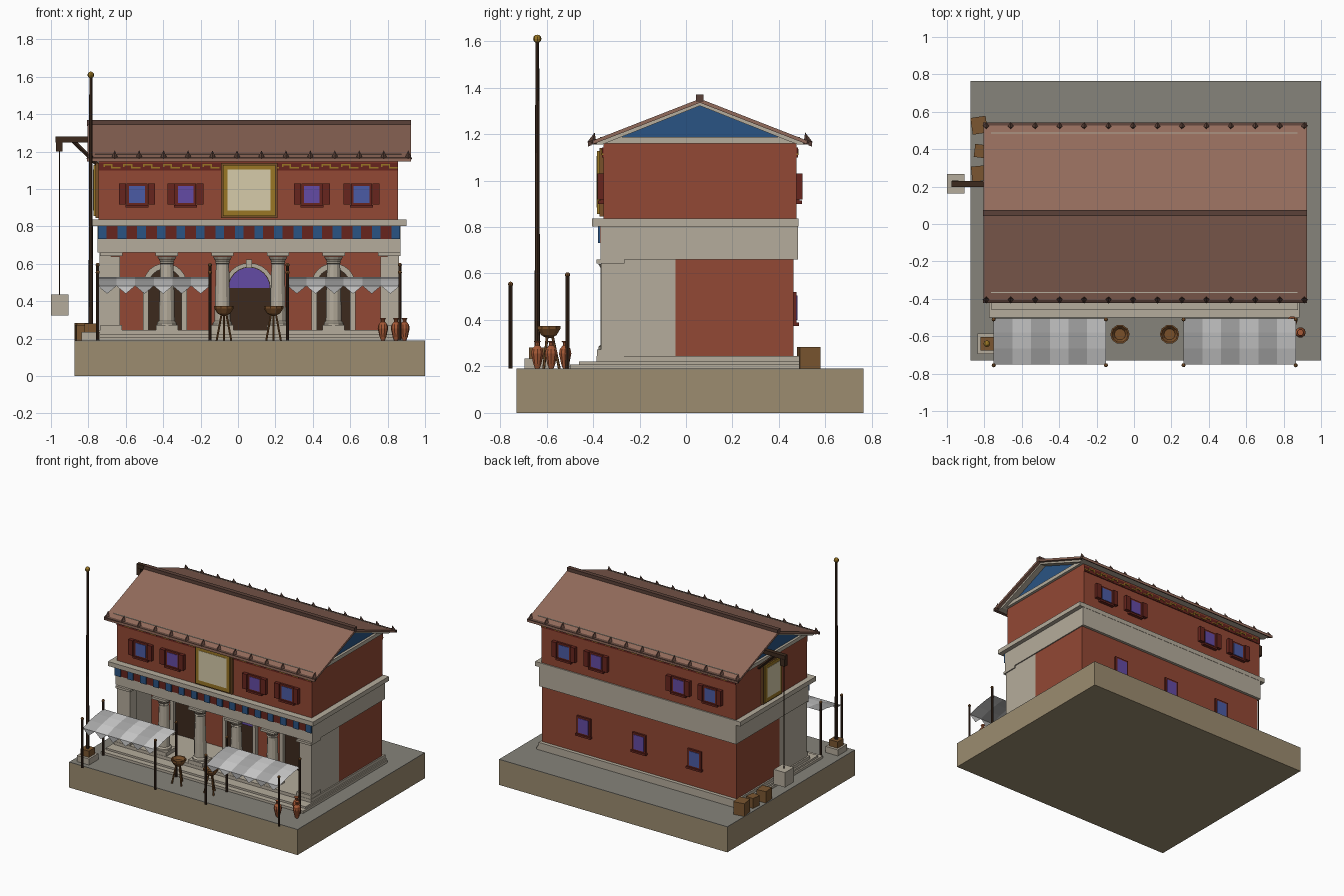
import bpy, bmesh, math
from mathutils import Vector, Matrix

if "Cube" in bpy.data.objects:
    bpy.data.objects.remove(bpy.data.objects["Cube"])

def mat(name, r, g, b):
    m = bpy.data.materials.new(name)
    m.diffuse_color = [min(1, (c / 255) ** 2.2 * 1.2) for c in (r, g, b)] + [1]
    m.use_nodes = True
    m.node_tree.nodes["Principled BSDF"].inputs["Base Color"].default_value = m.diffuse_color
    return m

STONE = mat("stone", 165, 157, 142); RED = mat("red_plaster", 134, 68, 51)
DKRED = mat("dark_red", 95, 38, 32); BLUE = mat("blue", 42, 78, 120)
GOLD = mat("gold", 140, 108, 38); CREAM = mat("cream", 196, 186, 155)
TILE = mat("roof_tile", 134, 98, 84); RIDGE = mat("ridge_tile", 84, 62, 54)
DARK = mat("dark_wood", 58, 42, 32); WOOD = mat("wood", 112, 80, 48)
CLAY = mat("clay", 150, 82, 52); EARTH = mat("earth", 142, 128, 102)
PAVE = mat("paving", 122, 120, 112); BRONZE = mat("bronze", 110, 74, 42)
VIOLET = mat("violet_glass", 92, 70, 150); AZURE = mat("blue_glass", 70, 84, 150)
LIGHT = mat("light_cloth", 205, 205, 205); GREY = mat("grey_cloth", 155, 155, 155)

def finish(name, bm, m):
    bmesh.ops.recalc_face_normals(bm, faces=bm.faces)
    me = bpy.data.meshes.new(name)
    bm.to_mesh(me); bm.free()
    me.materials.append(m)
    ob = bpy.data.objects.new(name, me)
    bpy.context.collection.objects.link(ob)
    return ob

def box(name, x, y, z, m, rot=0):
    bm = bmesh.new()
    c = Vector([(a + b) / 2 for a, b in (x, y, z)])
    s = [abs(b - a) for a, b in (x, y, z)]
    bmesh.ops.create_cube(bm, size=1, matrix=Matrix.Translation(c) @ Matrix.Rotation(rot, 4, 'Z') @ Matrix.Diagonal((*s, 1)))
    return finish(name, bm, m)

def rod(name, p, q, r, m, r2=None, sides=8):
    p, q = Vector(p), Vector(q); d = q - p
    bm = bmesh.new()
    bmesh.ops.create_cone(bm, cap_ends=True, segments=sides, radius1=r, radius2=r if r2 is None else r2, depth=d.length,
        matrix=Matrix.Translation((p + q) / 2) @ d.to_track_quat('Z', 'Y').to_matrix().to_4x4())
    return finish(name, bm, m)

def ball(name, p, r, m):
    bm = bmesh.new()
    bmesh.ops.create_uvsphere(bm, u_segments=8, v_segments=6, radius=r, matrix=Matrix.Translation(p))
    return finish(name, bm, m)

def lathe(name, prof, loc, m, sides=12):
    bm = bmesh.new()
    rings = [[bm.verts.new((loc[0] + r * math.cos(2 * math.pi * i / sides), loc[1] + r * math.sin(2 * math.pi * i / sides), loc[2] + z))
              for i in range(sides)] for r, z in prof]
    for a, b in zip(rings, rings[1:]):
        for i in range(sides):
            j = (i + 1) % sides
            bm.faces.new((a[i], a[j], b[j], b[i]))
    bm.faces.new(rings[0]); bm.faces.new(rings[-1])
    return finish(name, bm, m)

def prism(name, pts, a, b, axis, m):
    # extrude a 2D outline along x (outline in y,z) or along y (outline in x,z)
    put = (lambda p, t: (t, *p)) if axis == 'x' else (lambda p, t: (p[0], t, p[1]))
    bm = bmesh.new()
    f = bm.faces.new([bm.verts.new(put(p, a)) for p in pts])
    g = bmesh.ops.extrude_face_region(bm, geom=[f])["geom"]
    d = Vector(put((0, 0), b - a))
    bmesh.ops.translate(bm, vec=d, verts=[v for v in g if isinstance(v, bmesh.types.BMVert)])
    return finish(name, bm, m)

CX, CY, G = 0.06, 0.06, 0.19

# ground block, paving and steps
box("ground_block", (-.875, 1), (-.73, .765), (0, .186), EARTH)
box("paving", (-.875, 1), (-.73, .765), (.186, G), PAVE)
for i, (e, z) in enumerate([(-.5, .208), (-.46, .222), (-.385, .245)]):
    box(f"step_{i}", (-.775 + .012 * i, .885 - .008 * i), (e, .488), (G, z), STONE)

# lower storey: hall and stone porch side walls
box("lower_hall", (-.74, .86), (-.045, .462), (.245, .66), RED)
for x in (-.74, .80):
    box("porch_side_wall", (x, x + .06), (-.365, -.04), (.245, .66), STONE)

# arched doorways
def arc(cx, cz, r, n=12):
    return [(cx - r * math.cos(math.pi * i / n), cz + r * math.sin(math.pi * i / n)) for i in range(n + 1)]

for cx, ri, ro, cz in ((-.39, .088, .118, .485), (CX, .112, .135, .47), (.51, .088, .118, .485)):
    outer = [(cx - ro, .245)] + arc(cx, cz, ro) + [(cx + ro, .245)]
    inner = [(cx - ri, .245)] + arc(cx, cz, ri) + [(cx + ri, .245)]
    prism("arch_frame", outer + inner[::-1], -.075, -.04, 'y', STONE)
    prism("door_opening", inner, -.052, -.04, 'y', DARK)
    box("arch_keystone", (cx - .016, cx + .016), (-.085, -.04), (cz + ri - .005, cz + ro + .018), STONE)
prism("door_fanlight", arc(CX, .47, .11), -.06, -.05, 'y', VIOLET)

# porch columns, with square end piers
for i in range(6):
    x, y = -.677 + .297 * i, -.325
    if i in (0, 5):
        box("end_pier", (x - .045, x + .045), (y - .042, y + .042), (.245, .64), STONE)
    else:
        lathe("column_shaft", [(.052, .27), (.052, .285), (.042, .295), (.041, .4), (.035, .6), (.04, .605), (.036, .612), (.052, .64)], (x, y, 0), STONE)
        lathe("column_ring", [(.042, .622), (.046, .63)], (x, y, 0), DARK)
    box("column_base", (x - .058, x + .058), (y - .058, y + .058), (.245, .272), STONE)
    box("column_capital", (x - .06, x + .06), (y - .06, y + .06), (.643, .66), STONE)

# beam, coloured frieze and cornice
box("beam", (-.75, .868), (-.367, .482), (.66, .805), STONE)
box("frieze_panel", (-.748, .866), (-.37, -.35), (.732, .806), DKRED)
for i in range(16):
    x = -.725 + i * 1.568 / 15
    box("frieze_block", (x - .023, x + .023), (-.378, -.36), (.732, .806), BLUE)
box("cornice", (-.785, .9), (-.405, .484), (.803, .836), STONE)

# upper storey
box("upper_storey", (-.745, .855), (-.355, .475), (.835, 1.165), RED)

def window(x, y, s, z0, z1, glass, shutters):
    box("window_frame", (x - .056, x + .056), (y, y + s * .014), (z0, z1), DKRED)
    box("window_pane", (x - .042, x + .042), (y, y + s * .017), (z0 + .014, z1 - .014), glass)
    box("window_sill", (x - .062, x + .062), (y, y + s * .024), (z0 - .01, z0 + .004), DKRED)
    if shutters:
        for d in (-.077, .077):
            box("shutter", (x + d - .019, x + d + .019), (y, y + s * .026), (z0 + .008, z1), DKRED)

# windows and key-pattern band on front and back
for y, s in ((-.355, -1), (.475, 1)):
    for i, x in enumerate((-.54, -.28, .395, .66)):
        window(x, y, s, .91, 1.03, AZURE if i % 3 == 0 else VIOLET, True)
    box("key_band", (-.745, .855), (y, y + s * .006), (1.1, 1.143), DKRED)
    for i in range(15):
        x = -.72 + i * .106
        for a, b, c, d in ((0, .05, 1.127, 1.135), (.042, .05, 1.11, 1.135), (.042, .092, 1.11, 1.117), (0, .008, 1.117, 1.135)):
            box("key_motif", (x + a, x + b), (y, y + s * .01), (c, d), GOLD)
for i, x in enumerate((-.4, .055, .51)):
    window(x, .462, 1, .385, .52, AZURE if i == 0 else VIOLET, False)

# blank sign boards: front and left side
def sign(c, w, front):
    for n, h, d, z0, z1, m in (("sign_back", w, .018, .845, 1.14, BRONZE), ("sign_frame", w - .01, .028, .855, 1.128, GOLD),
                               ("sign_panel", w - .035, .03, .885, 1.105, CREAM)):
        span = (c - h, c + h)
        if front:
            box(n, span, (-.355, -.355 - d), (z0, z1), m)
        else:
            box(n, (-.745, -.745 - d), span, (z0, z1), m)
sign(CX, .15, True)
sign(.075, .11, False)

# roof: string course, gables, tiles, ridge and eave ornaments
box("string_course", (-.765, .875), (-.37, .49), (1.16, 1.187), STONE)
prism("gable", [(-.34, 1.18), (.46, 1.18), (CY, 1.335)], -.747, .857, 'x', BLUE)
prism("gable_rake", [(-.405, 1.155), (CY, 1.338), (.525, 1.155), (.48, 1.155), (CY, 1.322), (-.36, 1.155)], -.785, .9, 'x', STONE)
for s in (-1, 1):
    e = CY + s * .482
    prism("roof_slope", [(e, 1.148), (e, 1.164), (CY, 1.352), (CY, 1.335)], -.805, .925, 'x', TILE)
    prism("eave_edge", [(e, 1.146), (e, 1.166), (e - s * .015, 1.172), (e - s * .015, 1.152)], -.806, .926, 'x', RIDGE)
    for i in range(14):
        x = -.79 + i * 1.7 / 13
        y = CY + s * .465
        rod("eave_ornament", (x, y, 1.16), (x, y - s * .012, 1.207), .021, RIDGE, 0, 4)
box("ridge_cap", (-.806, .926), (CY - .016, CY + .016), (1.338, 1.37), RIDGE)

# hoist on the left side
hy = .215
box("hoist_beam", (-.975, -.7), (hy - .016, hy + .016), (1.25, 1.28), DARK)
rod("hoist_brace", (-.88, hy, 1.255), (-.745, hy, 1.125), .011, DARK, sides=4)
box("hoist_pulley", (-.973, -.937), (hy - .018, hy + .018), (1.2, 1.252), DARK)
rod("hoist_rope", (-.955, hy, .43), (-.955, hy, 1.21), .003, DARK, sides=6)
box("hoisted_block", (-1, -.907), (hy - .052, hy + .052), (.325, .435), STONE)

# striped awnings on poles, with pointed valance
def awning(x0, x1):
    n, w = 6, (x1 - x0) / 6
    prof = [(-.505, .53), (-.58, .523), (-.665, .508), (-.75, .482)]
    for i in range(n):
        a, b = x0 + i * w, x0 + (i + 1) * w
        bm = bmesh.new()
        rows = [[bm.verts.new((x, *p)) for x in (a, b)] for p in prof]
        for p, q in zip(rows, rows[1:]):
            bm.faces.new((p[0], p[1], q[1], q[0]))
        bm.faces.new((rows[-1][0], rows[-1][1], bm.verts.new(((a + b) / 2, -.752, .44))))
        finish("awning_stripe", bm, GREY if i % 2 == 0 else LIGHT)
    for x in (x0, x1):
        for y, h in ((-.51, .59), (-.755, .55)):
            rod("awning_pole", (x, y, G if y > -.73 else 0.19), (x, y, h), .008, DARK)
            ball("pole_knob", (x, y, h + .004), .011, BRONZE)
awning(-.75, -.15)
awning(.265, .865)

# braziers on tripods
for x in (-.075, .19):
    lathe("brazier_bowl", [(.012, .322), (.035, .335), (.052, .362), (.052, .375), (.044, .375), (.03, .355)], (x, -.59, 0), BRONZE, 10)
    for k in range(3):
        t = math.pi / 2 + k * 2 * math.pi / 3
        c, s = math.cos(t), math.sin(t)
        rod("brazier_leg", (x + .045 * c, -.59 + .045 * s, G), (x + .014 * c, -.59 + .014 * s, .335), .006, BRONZE, sides=6)

# tall pole
px, py = -.787, -.64
box("pole_plinth", (px - .05, px + .05), (py - .055, py + .055), (G, .235), STONE)
box("pole_socket", (px - .035, px + .035), (py - .035, py + .035), (.235, .282), WOOD)
rod("tall_pole", (px, py, .28), (px, py, 1.605), .012, DARK, .008)
ball("tall_pole_finial", (px, py, 1.61), .018, GOLD)

# storage jars
for x, y in ((.775, -.64), (.89, -.58), (.845, -.52)):
    lathe("storage_jar", [(.01, 0), (.018, .02), (.028, .065), (.024, .085), (.011, .1), (.011, .112), (.017, .12)], (x, y, G), CLAY, 10)

# crates by the left wall
for x, y, h, r in ((-.828, .528, .045, .15), (-.822, .39, .035, -.12), (-.832, .27, .04, .1)):
    box("crate", (x - h + .004, x + h - .004), (y - h, y + h), (G, G + h * 2.1), WOOD, r)
